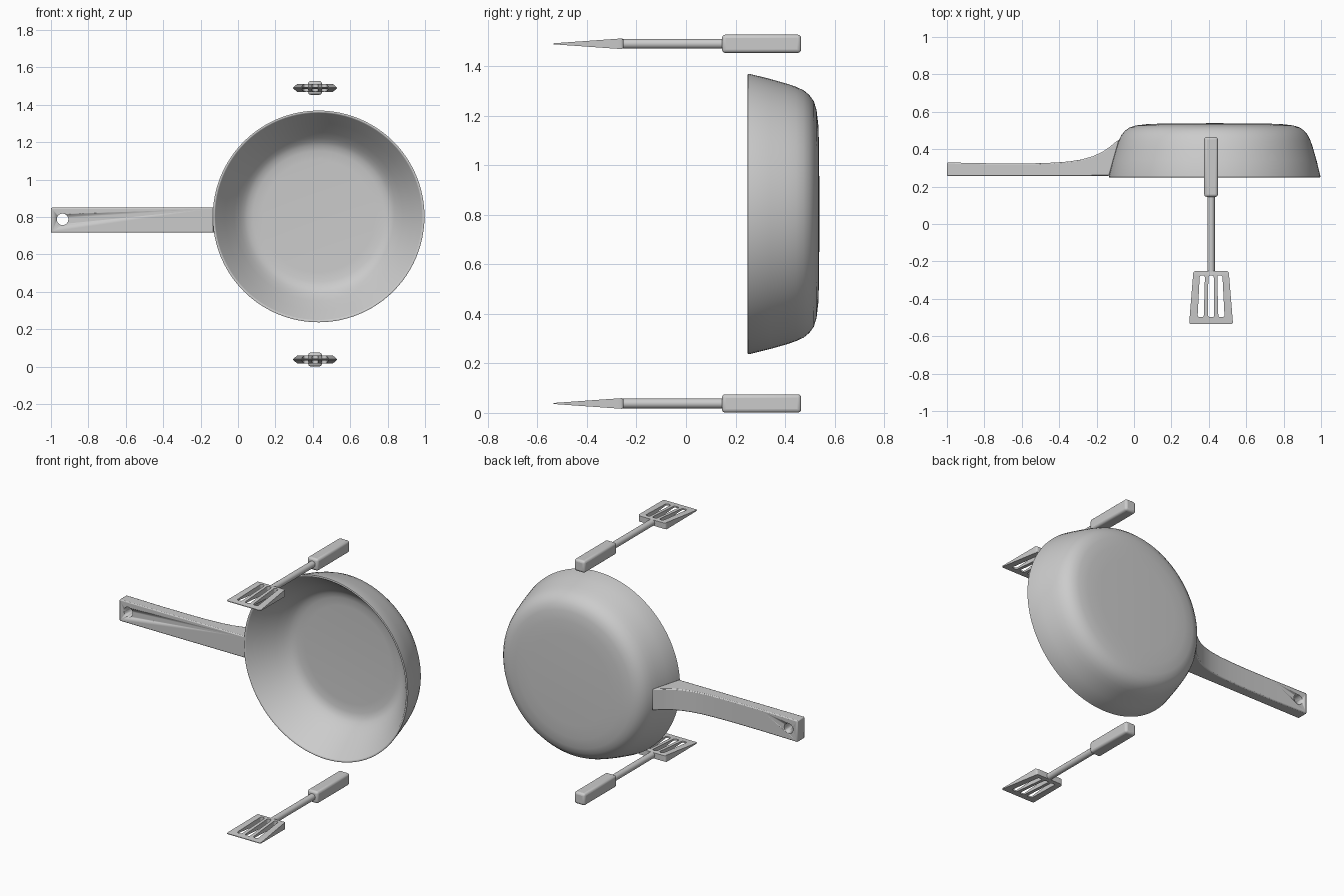
import bpy, bmesh, math
from mathutils import Matrix, Vector

if "Cube" in bpy.data.objects:
    bpy.data.objects.remove(bpy.data.objects["Cube"])

CX, CZ = 0.431, 0.803      # pan axis (runs along y)
SX = 0.412                 # spatula centre line


def finish(name, bm, angle=35, bevel=0, segments=3):
    bmesh.ops.recalc_face_normals(bm, faces=bm.faces[:])
    me = bpy.data.meshes.new(name)
    bm.to_mesh(me)
    bm.free()
    ob = bpy.data.objects.new(name, me)
    bpy.context.collection.objects.link(ob)
    if bevel:
        m = ob.modifiers.new("Bevel", 'BEVEL')
        m.width, m.segments, m.limit_method = bevel, segments, 'ANGLE'
    bpy.ops.object.select_all(action='DESELECT')
    ob.select_set(True)
    bpy.context.view_layer.objects.active = ob
    bpy.ops.object.shade_smooth_by_angle(angle=math.radians(angle))
    return ob


def box(name, lo, hi, bevel):
    bm = bmesh.new()
    lo, hi = Vector(lo), Vector(hi)
    bmesh.ops.create_cube(bm, size=1, matrix=Matrix.Translation((lo + hi) / 2)
                          @ Matrix.Diagonal((*(hi - lo), 1)))
    return finish(name, bm, 40, bevel)


def cylinder(name, centre, radius, depth, sides=20):
    bm = bmesh.new()
    bmesh.ops.create_cone(bm, cap_ends=True, segments=sides, radius1=radius, radius2=radius, depth=depth,
                          matrix=Matrix.Translation(centre) @ Matrix.Rotation(math.pi / 2, 4, 'X'))
    return finish(name, bm)


# Pan bowl: (radius, y) from outer base centre, round the rim, to inner floor centre
profile = [(0, .539), (.28, .537), (.36, .534), (.42, .527), (.455, .516), (.48, .498),
           (.499, .475), (.513, .445), (.525, .41), (.545, .34), (.566, .255), (.566, .251),
           (.563, .249), (.556, .25), (.553, .254), (.50, .325), (.45, .395), (.42, .43),
           (.40, .448), (.38, .461), (.35, .469), (.30, .472), (0, .472)]
bm = bmesh.new()
vs = [bm.verts.new((CX + r, y, CZ)) for r, y in profile]
es = [bm.edges.new(p) for p in zip(vs, vs[1:])]
bmesh.ops.spin(bm, geom=vs + es, cent=(CX, 0, CZ), axis=(0, 1, 0), angle=2 * math.pi,
               steps=96, use_merge=True)
bmesh.ops.remove_doubles(bm, verts=bm.verts[:], dist=1e-5)
finish("pan_bowl", bm, 50)

# Pan handle: side profile in x-y, extruded in z
side = [(-1, .257), (-.133, .257), (-.08, .452), (-.10, .437), (-.13, .412), (-.17, .385),
        (-.22, .362), (-.28, .345), (-.35, .334), (-.43, .328), (-.55, .324), (-.75, .324), (-1, .329)]
bm = bmesh.new()
f = bm.faces.new([bm.verts.new((x, y, .716)) for x, y in side])
g = bmesh.ops.extrude_face_region(bm, geom=[f])
bmesh.ops.translate(bm, vec=(0, 0, .134), verts=[v for v in g["geom"] if isinstance(v, bmesh.types.BMVert)])
handle = finish("pan_handle", bm, 35, .006, 2)

# Hanging hole
cutter = cylinder("hole_cutter", (-.938, .29, .787), .031, .3, 24)
cutter.hide_render = True
cutter.hide_set(True)
m = handle.modifiers.new("Hole", 'BOOLEAN')
m.object, m.operation, m.solver = cutter, 'DIFFERENCE', 'EXACT'


def blade(name, z):
    # Slotted wedge: a tapering grid with three cells left out
    us = [-1, -.63, -.34, -.15, .15, .34, .63, 1]
    ys = [-.535, -.498, -.275, -.252]
    bm = bmesh.new()

    def half(y):
        return .1175 + (y + .535) / .283 * -.023

    grid = [[bm.verts.new((SX + u * half(y), y, -1)) for u in us] for y in ys]
    for j in range(3):
        for i in range(7):
            if j == 1 and i % 2:
                continue
            bm.faces.new((grid[j][i], grid[j][i + 1], grid[j + 1][i + 1], grid[j + 1][i]))
    g = bmesh.ops.extrude_face_region(bm, geom=bm.faces[:])
    for v in g["geom"]:
        if isinstance(v, bmesh.types.BMVert):
            v.co.z = 1
    bmesh.ops.recalc_face_normals(bm, faces=bm.faces[:])
    corners = [e for e in bm.edges if abs(e.verts[0].co.z - e.verts[1].co.z) > 1
               and e.calc_face_angle(0) > .5]
    bmesh.ops.bevel(bm, geom=corners, offset=.011, segments=4, profile=.5, affect='EDGES')
    for v in bm.verts:
        t = .002 + (v.co.y + .535) / .283 * .02
        if v.co.y > -.256:
            t -= .004
        v.co.z = z + math.copysign(t, v.co.z)
    finish(name, bm, 35)


# Two identical spatulas, below and above the pan
for tag, z in (("lower", .038), ("upper", 1.49)):
    blade(tag + "_spatula_blade", z)
    cylinder(tag + "_spatula_shaft", (SX, -.05, z), .02, .42)
    box(tag + "_spatula_handle", (SX - .037, .145, z - .037), (SX + .037, .465, z + .037), .014)
